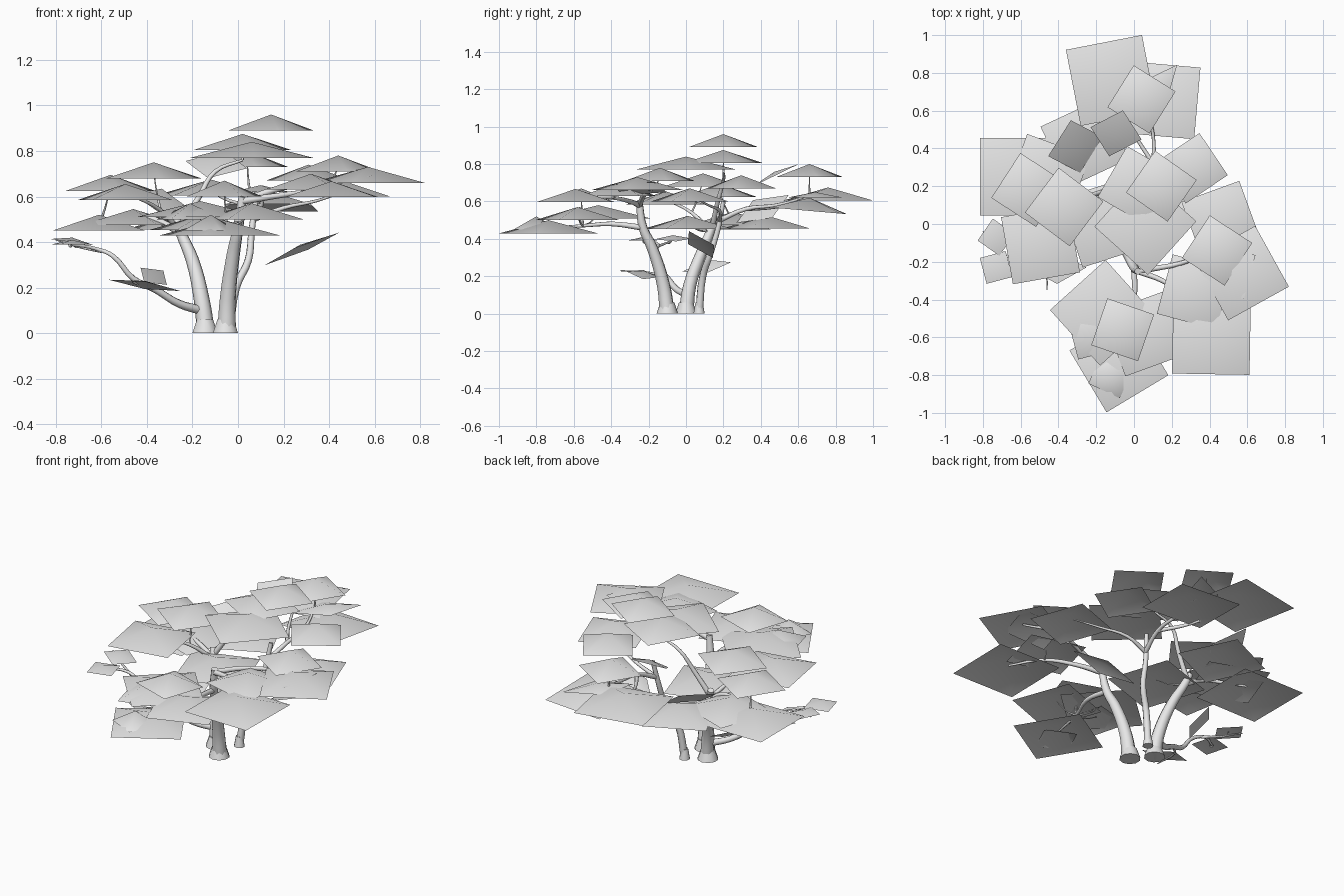
import bpy
import bmesh
from math import radians
from mathutils import Euler, Matrix, Vector

default_cube = bpy.data.objects.get("Cube")
if default_cube:
    bpy.data.objects.remove(default_cube, do_unlink=True)

grey = bpy.data.materials.new("plain_grey")
grey.use_nodes = True
grey.diffuse_color = (0.8, 0.8, 0.8, 1)
grey.node_tree.nodes["Principled BSDF"].inputs["Base Color"].default_value = grey.diffuse_color

branch_points = []


def add_object(name, mesh):
    mesh.materials.clear()
    mesh.materials.append(grey)
    mesh.shade_smooth()
    obj = bpy.data.objects.new(name, mesh)
    bpy.context.scene.collection.objects.link(obj)
    return obj


def branch(name, start, end, *points, remember=True):
    """Tapered round limb running through the points."""
    curve = bpy.data.curves.new(name + "_path", "CURVE")
    curve.dimensions = "3D"
    curve.bevel_depth = 1
    curve.bevel_resolution = 2
    curve.resolution_u = 4
    curve.use_fill_caps = True
    spline = curve.splines.new("BEZIER")
    spline.bezier_points.add(len(points) - 1)
    for i, (knot, place) in enumerate(zip(spline.bezier_points, points)):
        knot.co = place
        knot.handle_left_type = knot.handle_right_type = "AUTO"
        knot.radius = start + (end - start) * i / (len(points) - 1)
    if remember:
        branch_points.extend(Vector(p) for p in points[1:])
    helper = bpy.data.objects.new(name + "_path", curve)
    bpy.context.scene.collection.objects.link(helper)
    graph = bpy.context.evaluated_depsgraph_get()
    mesh = bpy.data.meshes.new_from_object(helper.evaluated_get(graph))
    bpy.data.objects.remove(helper, do_unlink=True)
    for vertex in mesh.vertices:
        vertex.co.z = max(vertex.co.z, 0)
    return add_object(name, mesh)


def root_flare(name, x, y, radius):
    """Short cone that widens the foot of a stem."""
    bm = bmesh.new()
    bmesh.ops.create_cone(bm, cap_ends=True, segments=10, radius1=radius,
                          radius2=radius * 0.65, depth=0.06,
                          matrix=Matrix.Translation((x, y, 0.03)))
    mesh = bpy.data.meshes.new(name)
    bm.to_mesh(mesh)
    bm.free()
    add_object(name, mesh)
    for face in mesh.polygons:
        face.use_smooth = abs(face.normal.z) < 0.9


def leaf_card(name, x, y, z, radius, turn, tilt_x=0, tilt_y=0, rise=0.07, narrow=1):
    """Square foliage card with a raised middle, plus a twig holding it."""
    bm = bmesh.new()
    bmesh.ops.create_circle(bm, cap_ends=True, segments=4, radius=radius)
    middle = bmesh.ops.poke(bm, faces=bm.faces[:])["verts"][0]
    middle.co.z = rise
    bmesh.ops.scale(bm, vec=(1, narrow, 1), verts=bm.verts)
    spin = Matrix.Rotation(radians(turn), 4, "Z")
    tilt = Euler((radians(tilt_x), radians(tilt_y), 0)).to_matrix().to_4x4()
    bm.transform(Matrix.Translation((x, y, z)) @ tilt @ spin)
    bmesh.ops.recalc_face_normals(bm, faces=bm.faces)
    if sum(f.normal.z for f in bm.faces) < 0:
        bmesh.ops.reverse_faces(bm, faces=bm.faces)
    mesh = bpy.data.meshes.new(name)
    bm.to_mesh(mesh)
    bm.free()
    add_object(name, mesh)

    target = Vector((x, y, z + rise * 0.4))
    nearest = min(branch_points, key=lambda p: (p - target).length)
    if nearest.z < z and (target - nearest).length < 0.2:
        bend = nearest.lerp(target, 0.5) - Vector((0, 0, 0.015))
        branch(name + "_twig", 0.006, 0.002, nearest, bend, target, remember=False)


# Three stems with flared feet
branch("front_stem", 0.042, 0.018, (-.05, -.1, 0), (-.045, -.12, .15), (-.02, -.18, .35),
       (0, -.23, .46), (.02, -.25, .6))
branch("side_stem", 0.04, 0.018, (-.14, 0, 0), (-.16, .02, .15), (-.2, .08, .32),
       (-.25, .13, .44), (-.27, .15, .5))
branch("back_stem", 0.021, 0.012, (-.04, .07, 0), (-.01, .09, .2), (.045, .13, .32),
       (.06, .17, .45), (.08, .2, .6))
root_flare("front_stem_foot", -.055, -.1, .058)
root_flare("side_stem_foot", -.145, 0, .058)
root_flare("back_stem_foot", -.04, .07, .03)

# Limbs of the front stem
branch("front_limb", 0.016, 0.005, (0, -.23, .46), (0, -.4, .48), (-.05, -.55, .47), (-.08, -.73, .46))
branch("front_right_limb", 0.016, 0.006, (.02, -.25, .58), (.15, -.3, .6), (.3, -.4, .62), (.41, -.57, .62))
branch("right_limb", 0.016, 0.006, (.02, -.25, .58), (.2, -.22, .64), (.4, -.18, .66), (.57, -.26, .68))

# Limbs of the side stem
branch("left_limb", 0.016, 0.006, (-.25, .13, .44), (-.37, .15, .5), (-.48, .2, .5), (-.6, .25, .5))
branch("left_front_limb", 0.014, 0.005, (-.25, .13, .44), (-.34, .03, .54), (-.48, -.11, .61))
branch("upper_limb", 0.016, 0.006, (-.26, .14, .46), (-.17, .17, .6), (-.1, .2, .71), (.02, .2, .76))
branch("low_limb", 0.02, 0.006, (-.16, .01, .1), (-.26, -.05, .13), (-.36, -.1, .19), (-.46, -.14, .24),
       (-.55, -.16, .34), (-.62, -.15, .37), (-.74, -.22, .39))
branch("low_limb_fork", 0.008, 0.003, (-.6, -.15, .36), (-.7, -.1, .38), (-.8, -.04, .41))
branch("low_limb_shoot", 0.008, 0.003, (-.36, -.1, .19), (-.45, -.2, .22), (-.46, -.35, .23))

# Limbs of the back stem
branch("back_limb", 0.014, 0.006, (.07, .18, .5), (.1, .32, .56), (.1, .48, .58), (.05, .66, .63))
branch("back_left_limb", 0.012, 0.005, (.1, .32, .56), (0, .48, .57), (-.12, .74, .62))
branch("back_right_limb", 0.012, 0.004, (.07, .18, .5), (.2, .18, .55), (.34, .12, .58), (.46, .04, .62))

# Crown cards
leaf_card("crown_top_card", .145, .2, .89, .19, 10)
leaf_card("crown_upper_card", .02, .2, .805, .22, 105)
leaf_card("crown_wide_card", .06, 0, .77, .27, 3)
leaf_card("crown_right_card", .31, .295, .67, .19, 79)
leaf_card("crown_middle_card", -.15, .01, .453, .27, 63)

# Back cards
leaf_card("back_wide_card", -.12, .76, .605, .29, 146)
leaf_card("back_right_card", .145, .655, .55, .27, 40, tilt_x=-5)
leaf_card("back_top_card", .04, .66, .73, .185, 13)
leaf_card("back_under_card", .1, .69, .62, .2, 50, rise=.03, narrow=.45)
leaf_card("back_steep_card", -.095, .48, .74, .14, 75, tilt_x=26, rise=.02)
leaf_card("back_left_steep_card", -.31, .41, .56, .16, 20, tilt_x=22, tilt_y=26, rise=.02)
leaf_card("back_low_card", -.26, .43, .455, .25, 70)

# Left cards
leaf_card("left_outer_card", -.61, .25, .45, .29, 135)
leaf_card("left_top_card", -.56, .18, .625, .2, 102)
leaf_card("left_inner_card", -.37, .09, .68, .21, 98)
leaf_card("left_wide_card", -.46, .25, .475, .25, 115)
leaf_card("left_front_card", -.495, -.11, .585, .255, 235)

# Front cards
leaf_card("front_left_card", -.165, -.47, .51, .28, 87)
leaf_card("front_top_card", -.06, -.56, .6, .185, 116)
leaf_card("front_inner_card", .06, -.58, .5, .25, 65)
leaf_card("front_outer_card", -.08, -.735, .43, .27, -14)
leaf_card("front_left_small_card", -.21, -.57, .5, .17, 150)
leaf_card("front_outer_small_card", -.12, -.8, .45, .13, 20)

# Right cards
leaf_card("right_front_card", .41, -.59, .597, .29, -46)
leaf_card("right_outer_card", .57, -.26, .66, .26, -16)
leaf_card("right_top_card", .44, -.14, .71, .19, 12)
leaf_card("right_back_card", .46, .02, .6, .23, 65)
leaf_card("right_inner_card", .32, -.36, .63, .23, 30)
leaf_card("right_slanted_card", .5, -.25, .67, .17, 30, tilt_y=-14, rise=.02)
leaf_card("right_low_card", .28, .08, .37, .19, -20, tilt_x=-10, tilt_y=-20, rise=.02, narrow=.4)

# Small cards on the low limb
leaf_card("low_front_card", -.41, -.23, .21, .16, 0, tilt_x=-10, tilt_y=9, rise=.02, narrow=.55)
leaf_card("low_inner_card", -.37, .11, .25, .14, 80, tilt_x=18, tilt_y=30, rise=.01, narrow=.5)
leaf_card("low_tip_card", -.73, -.23, .39, .1, 60, rise=.02)
leaf_card("low_fork_card", -.73, -.07, .4, .1, 10, tilt_y=8, rise=.02)
